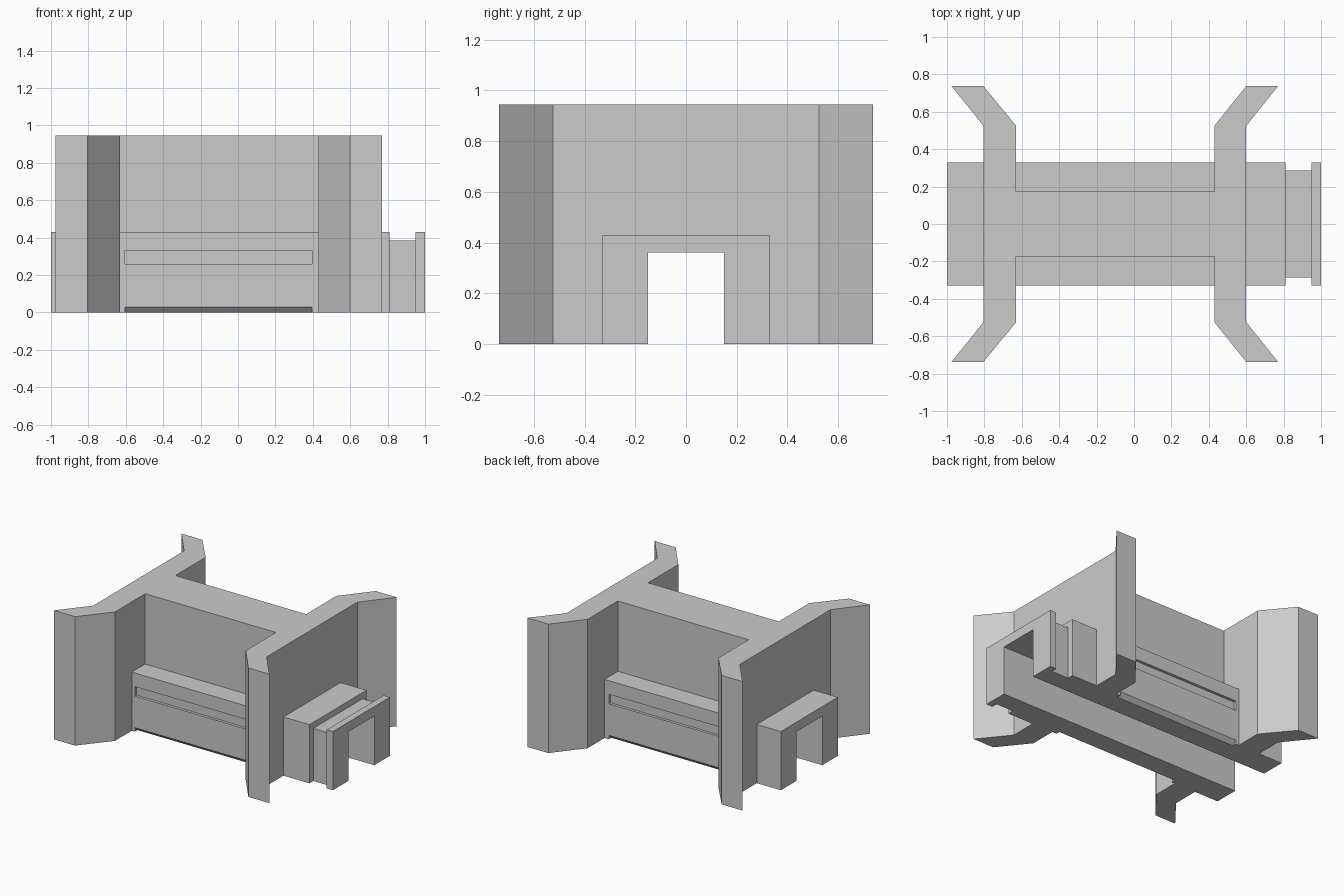
import bpy
import bmesh
from mathutils import Vector

cube = bpy.data.objects.get("Cube")
if cube:
    bpy.data.objects.remove(cube, do_unlink=True)

grey = bpy.data.materials.new("plain grey")
grey.use_nodes = True
COLOUR = (0.6, 0.6, 0.6, 1)
grey.diffuse_color = COLOUR
grey.node_tree.nodes["Principled BSDF"].inputs["Base Color"].default_value = COLOUR


def prism(name, points, direction):
    """Closed prism: a planar outline swept along a direction."""
    bm = bmesh.new()
    face = bm.faces.new([bm.verts.new(p) for p in points])
    swept = bmesh.ops.extrude_face_region(bm, geom=[face])["geom"]
    verts = [v for v in swept if isinstance(v, bmesh.types.BMVert)]
    bmesh.ops.translate(bm, verts=verts, vec=Vector(direction))
    bmesh.ops.recalc_face_normals(bm, faces=bm.faces)
    mesh = bpy.data.meshes.new(name)
    bm.to_mesh(mesh)
    bm.free()
    mesh.materials.append(grey)
    obj = bpy.data.objects.new(name, mesh)
    bpy.context.collection.objects.link(obj)
    return obj


def along_x(name, x0, x1, section):
    """Prism with a (y, z) section running from x0 to x1."""
    return prism(name, [(x0, y, z) for y, z in section], (x1 - x0, 0, 0))


def block(name, x0, x1, y0, y1, z0, z1):
    return along_x(name, x0, x1, [(y0, z0), (y1, z0), (y1, z1), (y0, z1)])


def combine(target, other, operation):
    """Apply one boolean to the target and discard the helper."""
    mod = target.modifiers.new(operation.lower(), "BOOLEAN")
    mod.operation, mod.object, mod.solver = operation, other, "EXACT"
    bpy.context.view_layer.update()
    graph = bpy.context.evaluated_depsgraph_get()
    result = bpy.data.meshes.new_from_object(target.evaluated_get(graph))
    target.modifiers.clear()
    target.data = result
    bpy.data.objects.remove(other, do_unlink=True)


# Tall central block with flared end walls, mirrored front to back
WALL_TOP = 0.945
half = [(0.6, 0.525), (0.77, 0.737), (0.6, 0.737), (0.43, 0.525), (0.43, 0.175),
        (-0.63, 0.175), (-0.63, 0.525), (-0.805, 0.737), (-0.975, 0.737), (-0.805, 0.525)]
outline = half + [(x, -y) for x, y in reversed(half)]
body = prism("flared_wall_body", [(x, y, 0) for x, y in outline], (0, 0, WALL_TOP))

# Low rail with a narrower neck and an end flange
for name, x0, x1, y, top in [("rail", -1, 0.81, 0.33, 0.43),
                             ("neck", 0.78, 0.97, 0.285, 0.385),
                             ("flange", 0.95, 1, 0.33, 0.43)]:
    combine(body, block(name, x0, x1, -y, y, 0, top), "UNION")

# Tunnel through the whole length
combine(body, block("tunnel_cutter", -1.1, 1.1, -0.15, 0.15, -0.1, 0.36), "DIFFERENCE")

# Long slot and bottom chamfer on both sides of the rail
for s in (1, -1):
    slot = block("slot_cutter", -0.605, 0.395, s * 0.31, s * 0.36, 0.26, 0.33)
    combine(body, slot, "DIFFERENCE")
    wedge = [(s * 0.34, 0.04), (s * 0.28, -0.02), (s * 0.34, -0.02)]
    combine(body, along_x("chamfer_cutter", -0.605, 0.395, wedge), "DIFFERENCE")
